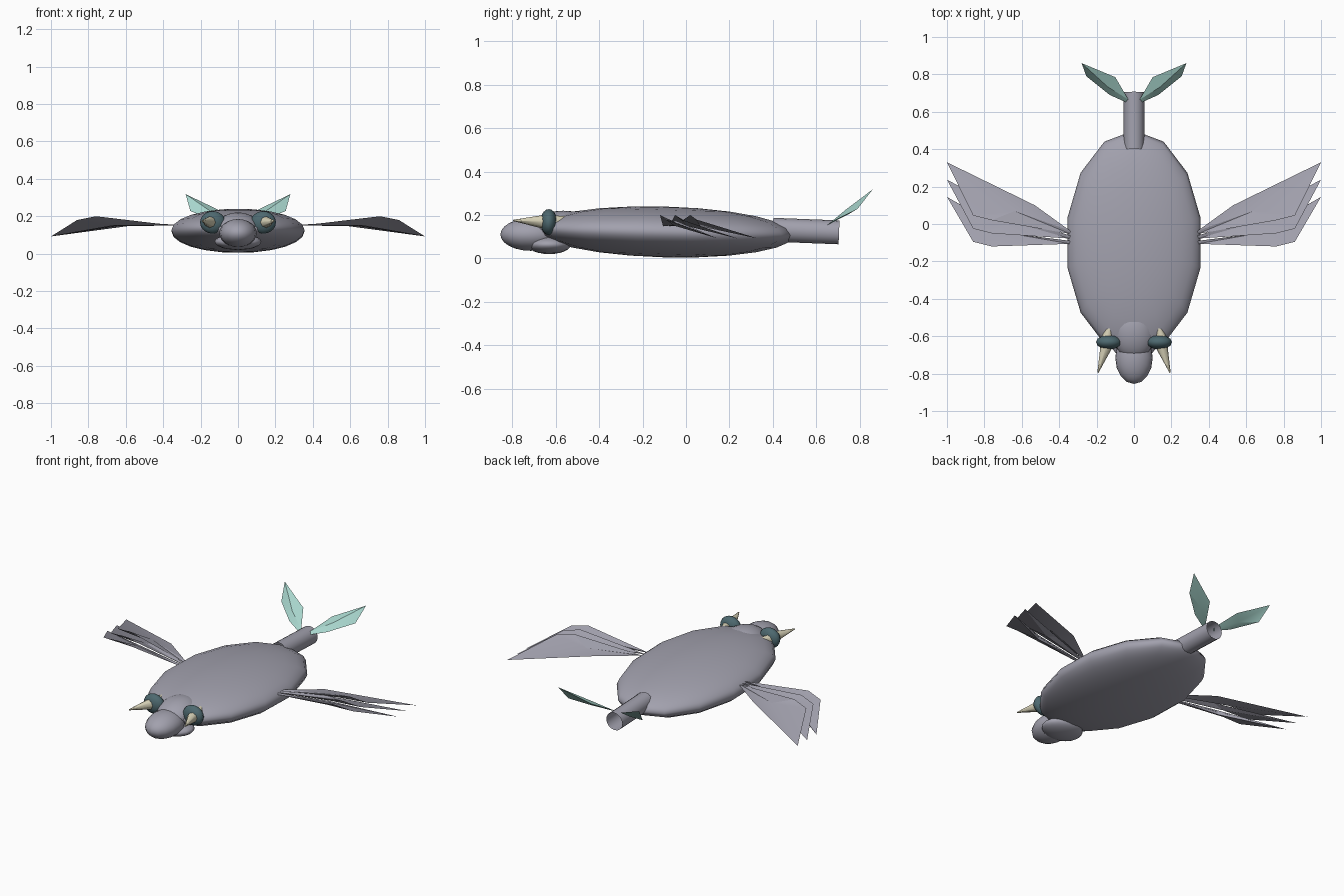
import bpy, bmesh, math
from mathutils import Vector

default = bpy.data.objects.get("Cube")
if default:
    bpy.data.objects.remove(default, do_unlink=True)


def material(name, rgb):
    m = bpy.data.materials.new(name)
    m.use_nodes = True
    m.diffuse_color = (*rgb, 1)
    m.node_tree.nodes["Principled BSDF"].inputs["Base Color"].default_value = (*rgb, 1)
    return m


GREY = material("lavender grey", (0.36, 0.355, 0.42))
TEAL = material("pale teal", (0.40, 0.68, 0.62))
DARK = material("dark teal", (0.075, 0.14, 0.16))
CREAM = material("cream", (0.70, 0.66, 0.49))


def finish(obj, name, mat, angle=60):
    obj.name = name
    obj.data.materials.clear()
    obj.data.materials.append(mat)
    bpy.ops.object.select_all(action="DESELECT")
    obj.select_set(True)
    bpy.context.view_layer.objects.active = obj
    bpy.ops.object.shade_smooth_by_angle(angle=math.radians(angle))
    return obj


def ellipsoid(name, centre, half, mat, segments=14, rings=12, tilt=0):
    bpy.ops.mesh.primitive_uv_sphere_add(segments=segments, ring_count=rings, location=centre,
                                         rotation=(math.radians(tilt), 0, 0))
    obj = bpy.context.object
    obj.scale = half
    return finish(obj, name, mat)


def rod(name, start, end, r1, r2, mat, sides=12, cap="NGON"):
    a, b = Vector(start), Vector(end)
    bpy.ops.mesh.primitive_cone_add(vertices=sides, radius1=r1, radius2=r2, depth=(b - a).length,
                                    location=(a + b) / 2, end_fill_type=cap)
    obj = bpy.context.object
    obj.rotation_euler = (b - a).to_track_quat("Z", "Y").to_euler()
    return finish(obj, name, mat, 45)


def blade(name, outline, thickness, mat, side):
    """Thin pointed blade: an outline joined to a raised ridge point on each face."""
    bm = bmesh.new()
    pts = [Vector((side * x, y, z)) for x, y, z in outline]
    middle = sum(pts, Vector()) / len(pts)
    normal = Vector()
    for a, b in zip(pts, pts[1:] + pts[:1]):
        normal += (a - middle).cross(b - middle)
    normal.normalize()
    rim = [bm.verts.new(p) for p in pts]
    for sign in (1, -1):
        ridge = bm.verts.new(middle + normal * thickness * sign)
        for a, b in zip(rim, rim[1:] + rim[:1]):
            bm.faces.new((a, b, ridge) if sign > 0 else (b, a, ridge))
    bmesh.ops.recalc_face_normals(bm, faces=bm.faces)
    mesh = bpy.data.meshes.new(name)
    bm.to_mesh(mesh)
    bm.free()
    obj = bpy.data.objects.new(name, mesh)
    bpy.context.collection.objects.link(obj)
    return finish(obj, name, mat, 20)


# Flattened body and overlapping head masses
ellipsoid("body", (0, -0.1, 0.122), (0.365, 0.6, 0.117), GREY, tilt=-1.5)
ellipsoid("snout", (0, -0.715, 0.11), (0.1, 0.14, 0.075), GREY, 16)
ellipsoid("neck", (0, -0.59, 0.148), (0.112, 0.135, 0.07), GREY, 16, tilt=8)
ellipsoid("jaw", (0, -0.63, 0.063), (0.125, 0.1, 0.043), GREY, 16)

# Open tail tube
rod("tail", (0, 0.4, 0.132), (0, 0.705, 0.12), 0.055, 0.055, GREY, 16, "NOTHING")

# Feathers: root y, back-edge point, front elbow y, tip y
feathers = [
    ("rear", -0.045, (0.53, 0.10, 0.155), 0.02, 0.33),
    ("middle", -0.07, (0.58, 0.015, 0.165), -0.05, 0.237),
    ("front", -0.098, (0.66, -0.05, 0.175), -0.12, 0.145),
]

for side, label in ((1, "left"), (-1, "right")):
    # Eyes with horn spikes
    ellipsoid(label + "_eye", (side * 0.135, -0.632, 0.167), (0.068, 0.039, 0.06), DARK, 12, 10)
    rod(label + "_front_horn", (side * 0.145, -0.645, 0.168), (side * 0.193, -0.795, 0.175),
        0.034, 0.003, CREAM, 8)
    rod(label + "_back_horn", (side * 0.145, -0.61, 0.168), (side * 0.13, -0.548, 0.183),
        0.03, 0.013, CREAM, 8)

    # Three swept wing feathers
    for name, root, back, elbow, tip in feathers:
        outline = [(0.34, root - 0.008, 0.15), (0.76, elbow, 0.2), (0.86, elbow + 0.025, 0.18),
                   (1.0, tip, 0.092), back, (0.34, root + 0.008, 0.155)]
        blade(f"{label}_{name}_feather", outline, 0.008, GREY, side)

    # Upswept tail fin
    blade(label + "_tail_fin",
          [(0.04, 0.65, 0.153), (0.13, 0.69, 0.178), (0.255, 0.79, 0.228),
           (0.28, 0.86, 0.318), (0.1, 0.785, 0.232), (0.03, 0.665, 0.165)],
          0.012, TEAL, side)
